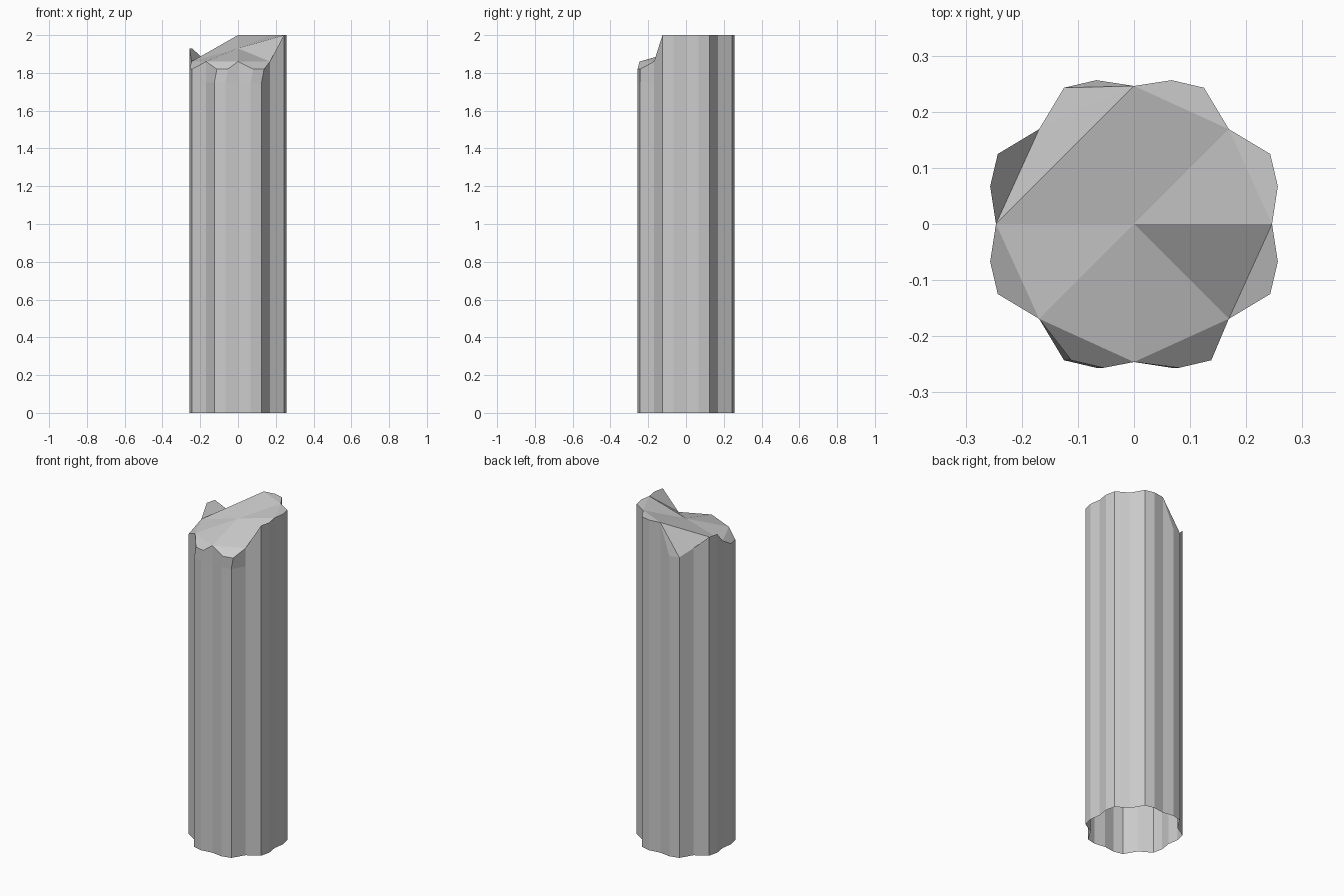
import bpy, bmesh
from math import cos, sin, radians

if "Cube" in bpy.data.objects:
    bpy.data.objects.remove(bpy.data.objects["Cube"])

# Break heights, counter-clockwise from +x: eight grooves and eight flutes
GROOVE_Z = [2.0, 2.0, 2.0, 1.86, 1.86, 1.86, 1.86, 1.86]
FLUTE_Z = [2.0, 2.0, 1.82, 1.93, 1.82, 1.82, 1.82, 2.0]
FLUTE_EVEN = [(14.7, 0.265), (27.2, 0.273)]
FLUTE_ODD = [(17.8, 0.273), (30.3, 0.265)]


def polar(angle, radius):
    return radius * cos(radians(angle)), radius * sin(radians(angle))


# Fluted cross-section with its top height and sideways slip of the front chips
section = []
for k in range(8):
    section.append((*polar(45 * k, 0.239 if k % 2 else 0.246), GROOVE_Z[k], 0))
    for a, r in (FLUTE_ODD if k % 2 else FLUTE_EVEN):
        section.append((*polar(45 * k + a, r), FLUTE_Z[k], 0.013 if k in (5, 6) else 0))

# Shaft: base ring, ring under the chips, broken rim (open underneath)
bm = bmesh.new()
rings = [
    [bm.verts.new((x, y, 0)) for x, y, z, s in section],
    [bm.verts.new((x, y, 1.75)) for x, y, z, s in section],
    [bm.verts.new((x + s, y, z)) for x, y, z, s in section],
]
n = len(section)
for low, high in zip(rings, rings[1:]):
    for i in range(n):
        j = (i + 1) % n
        bm.faces.new((low[i], low[j], high[j], high[i]))

# Broken top: sloping fan between grooves, plus a facet over each flute
rim = rings[2]
grooves = rim[::3]
centre = bm.verts.new((0, 0, 1.93))
fan = [g for k, g in enumerate(grooves) if k != 3]
for i, g in enumerate(fan):
    bm.faces.new((centre, g, fan[(i + 1) % len(fan)]))
bm.faces.new((grooves[2], grooves[3], grooves[4]))
for k in range(8):
    a, b, c, d = rim[3 * k], rim[3 * k + 1], rim[3 * k + 2], rim[(3 * k + 3) % n]
    if k == 2:
        bm.faces.new((a, b, c))
        bm.faces.new((a, c, d))
    else:
        bm.faces.new((a, b, c, d))

mesh = bpy.data.meshes.new("broken_column")
bm.to_mesh(mesh)
bm.free()
bpy.context.collection.objects.link(bpy.data.objects.new("broken_column", mesh))
